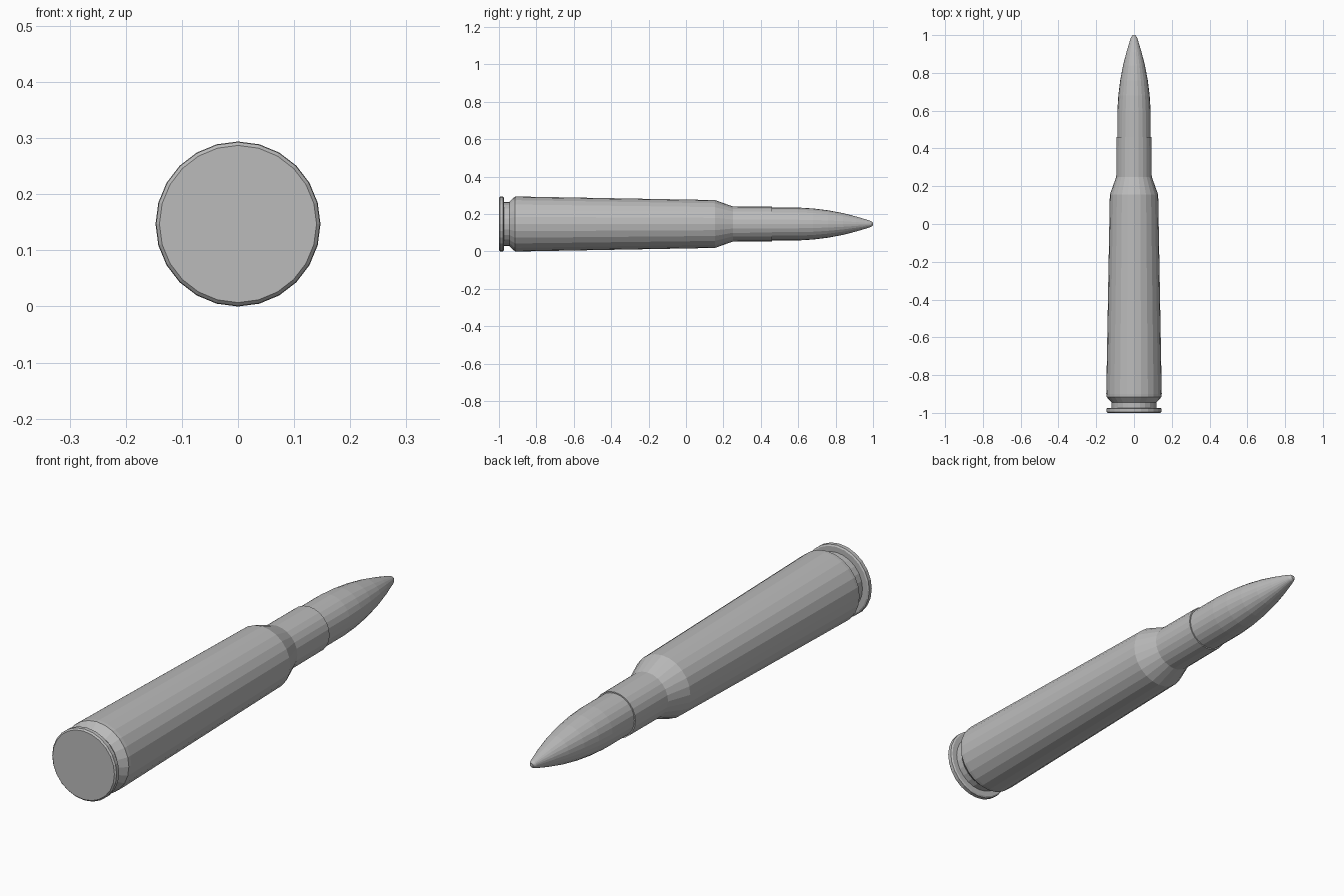
import bpy, bmesh
from math import cos, sin, pi

default = bpy.data.objects.get("Cube")
if default:
    bpy.data.objects.remove(default)

SIDES = 24
AXIS_Z = 0.147

grey = bpy.data.materials.new("plain_grey")
grey.use_nodes = True
colour = (0.5, 0.5, 0.5, 1)
grey.diffuse_color = colour
grey.node_tree.nodes["Principled BSDF"].inputs["Base Color"].default_value = colour


def lathe(name, profile):
    """Revolve (y, radius) points around the long axis and cap both ends."""
    bm = bmesh.new()
    rings = []
    for y, r in profile:
        rings.append([bm.verts.new((r * sin(2 * pi * i / SIDES), y,
                                    AXIS_Z + r * cos(2 * pi * i / SIDES)))
                      for i in range(SIDES)])
    for a, b in zip(rings, rings[1:]):
        for i in range(SIDES):
            j = (i + 1) % SIDES
            bm.faces.new((a[i], a[j], b[j], b[i]))
    bm.faces.new(rings[0])
    bm.faces.new(rings[-1])
    bmesh.ops.recalc_face_normals(bm, faces=bm.faces)
    mesh = bpy.data.meshes.new(name)
    bm.to_mesh(mesh)
    bm.free()
    mesh.materials.append(grey)
    obj = bpy.data.objects.new(name, mesh)
    bpy.context.collection.objects.link(obj)
    return obj


# Casing: rim, groove, tapered body, shoulder and neck
lathe("casing", [(-1, 0.14), (-0.994, 0.146), (-0.978, 0.146), (-0.974, 0.14),
                 (-0.974, 0.118), (-0.945, 0.118), (-0.915, 0.146),
                 (-0.9, 0.147), (0.155, 0.128), (0.25, 0.094), (0.46, 0.093)])

# Pointed tip: straight shank followed by a curved nose
lathe("pointed_tip", [(0.4, 0.088), (0.6, 0.088), (0.68, 0.083), (0.76, 0.073),
                      (0.84, 0.058), (0.91, 0.04), (0.97, 0.022),
                      (0.99, 0.015), (1, 0.007)])
